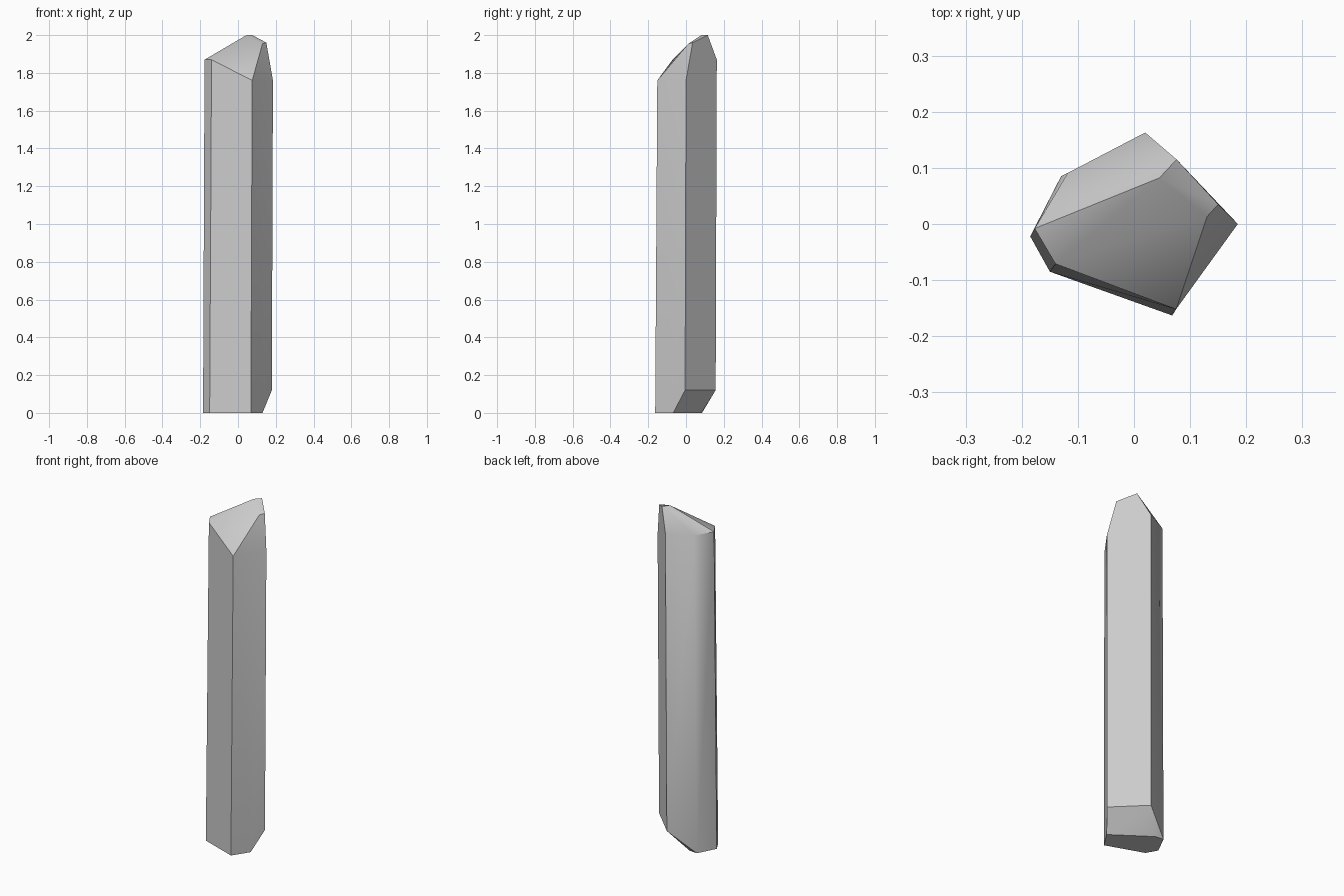
import bpy
import bmesh
from math import radians

cube = bpy.data.objects.get("Cube")
if cube:
    bpy.data.objects.remove(cube, do_unlink=True)

# Stone colour
stone = bpy.data.materials.new("grey stone")
stone.use_nodes = True
grey = (0.6, 0.6, 0.6, 1)
stone.diffuse_color = grey
stone.node_tree.nodes["Principled BSDF"].inputs["Base Color"].default_value = grey

# Corners of the shaft, going round from the left
foot = [(-.185, -.022, 0), (-.15, -.085, 0), (.068, -.163, 0),
        (.13, -.068, 0), (-.08, .08, 0), (-.13, .085, 0)]
shoulder = [(-.177, -.008, 1.87), (-.14, -.071, 1.87), (.075, -.152, 1.76),
            (.185, 0, 1.76), (.02, .163, 1.87), (-.118, .091, 1.87)]
# Lower ends of the two edges above the chipped foot
chip = [(.179, -.005, .12), (.015, .157, .12)]
# Broken tip: two peak corners and two lower corners
tip = [(.076, .115, 2), (.045, .082, 2), (.15, .035, 1.96), (.13, .013, 1.955)]

bm = bmesh.new()
a, b, c, d, e, f = [bm.verts.new(p) for p in foot]
A, B, C, D, E, F = [bm.verts.new(p) for p in shoulder]
chip_d, chip_e = [bm.verts.new(p) for p in chip]
peak_back, peak_front, notch_back, notch_front = [bm.verts.new(p) for p in tip]

faces = [
    # Underside and chipped foot
    (f, e, d, c, b, a), (d, e, chip_e, chip_d), (e, f, chip_e),
    # Shaft sides
    (a, b, B, A), (b, c, C, B), (c, d, chip_d, D, C),
    (chip_d, chip_e, E, peak_back, notch_back, D), (chip_e, f, F, E), (f, a, A, F),
    # Slanted tip
    (C, D, notch_back, notch_front), (B, C, notch_front), (B, notch_front, peak_front),
    (A, B, peak_front), (A, peak_front, peak_back), (F, A, peak_back), (E, F, peak_back),
    (peak_front, notch_front, notch_back, peak_back),
]
for face in faces:
    bm.faces.new(face)
bmesh.ops.recalc_face_normals(bm, faces=bm.faces)

mesh = bpy.data.meshes.new("stone_pillar")
bm.to_mesh(mesh)
bm.free()
mesh.materials.append(stone)
pillar = bpy.data.objects.new("stone_pillar", mesh)
bpy.context.collection.objects.link(pillar)

# Soft shading over shallow edges only
bpy.ops.object.select_all(action="DESELECT")
pillar.select_set(True)
bpy.context.view_layer.objects.active = pillar
bpy.ops.object.shade_smooth_by_angle(angle=radians(35))
